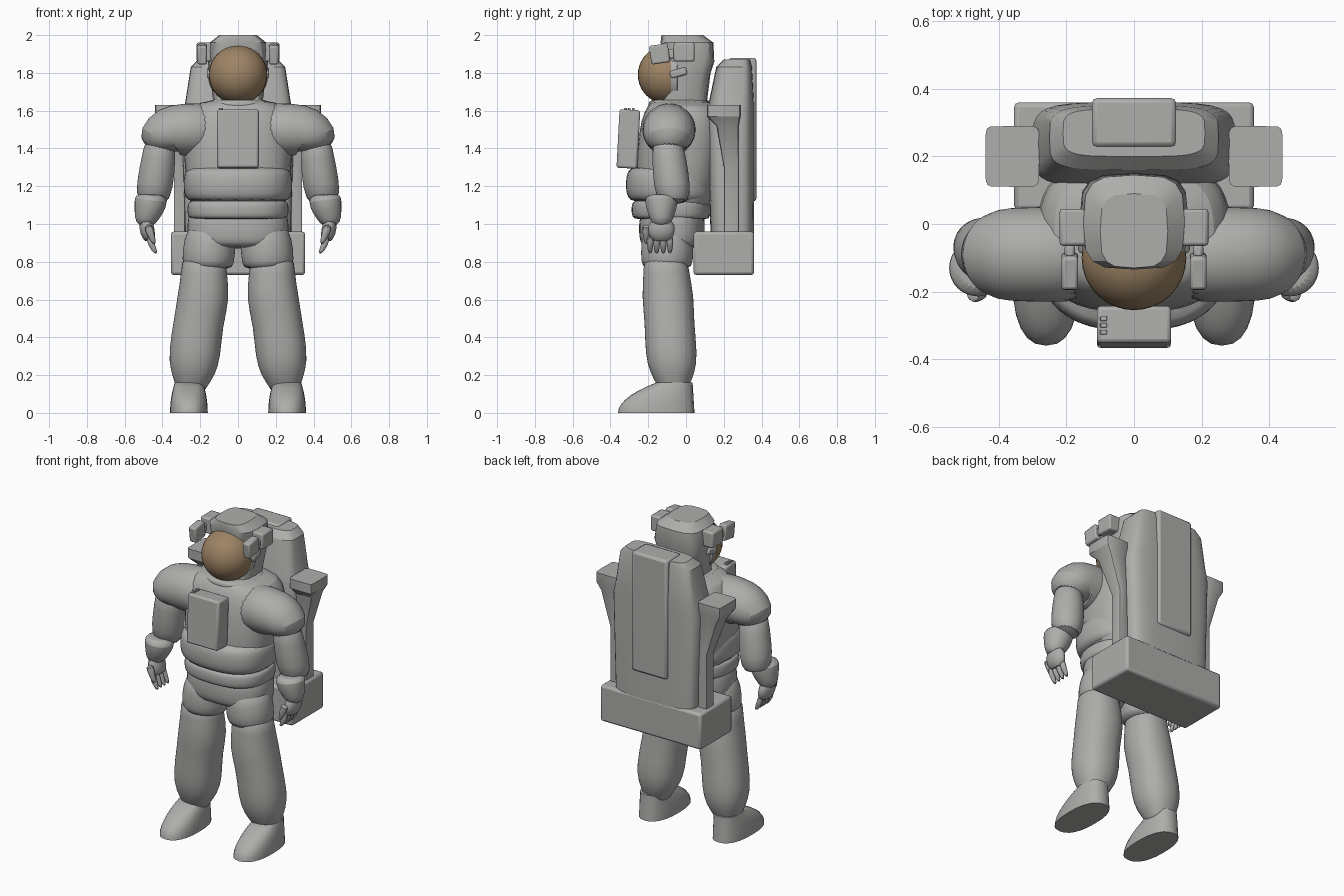
import bpy, bmesh, math
from mathutils import Matrix, Vector

default = bpy.data.objects.get("Cube")
if default:
    bpy.data.objects.remove(default)


def material(name, red, green, blue):
    mat = bpy.data.materials.new(name)
    mat.use_nodes = True
    colour = (red, green, blue, 1)
    mat.diffuse_color = colour
    mat.node_tree.nodes["Principled BSDF"].inputs["Base Color"].default_value = colour
    return mat


suit_grey = material("suit grey", .42, .42, .41)
visor_gold = material("visor gold", .34, .23, .13)


def finish(name, bm, mat=suit_grey, mirror=False, soft=False, bevel=0, angle=40):
    """Turn a bmesh into a shaded object with its modifiers."""
    bmesh.ops.recalc_face_normals(bm, faces=bm.faces)
    mesh = bpy.data.meshes.new(name)
    bm.to_mesh(mesh)
    bm.free()
    mesh.materials.append(mat)
    obj = bpy.data.objects.new(name, mesh)
    bpy.context.collection.objects.link(obj)
    bpy.ops.object.select_all(action="DESELECT")
    obj.select_set(True)
    bpy.context.view_layer.objects.active = obj
    bpy.ops.object.shade_smooth_by_angle(angle=math.radians(angle))
    if mirror:
        obj.modifiers.new("mirror", "MIRROR").use_mirror_merge = False
    if bevel:
        bevel_modifier = obj.modifiers.new("bevel", "BEVEL")
        bevel_modifier.width = bevel
        bevel_modifier.segments = 2
    if soft:
        subdivision = obj.modifiers.new("subdivision", "SUBSURF")
        subdivision.levels = subdivision.render_levels = 1


def signed_power(value, exponent):
    return math.copysign(abs(value) ** exponent, value)


def loft(name, rings, power=2, sides=24, **options):
    """Skin superellipse rings given as centre, x radius, y radius and tilt."""
    bm = bmesh.new()
    loops = []
    for centre, radius_x, radius_y, tilt in rings:
        across = Vector((math.cos(tilt), 0, math.sin(tilt))) * radius_x
        along = Vector((0, radius_y, 0))
        loop = []
        for i in range(sides):
            a = math.tau * i / sides
            u = signed_power(math.cos(a), 2 / power)
            v = signed_power(math.sin(a), 2 / power)
            loop.append(bm.verts.new(Vector(centre) + across * u + along * v))
        loops.append(loop)
    for low, high in zip(loops, loops[1:]):
        for i in range(sides):
            j = (i + 1) % sides
            bm.faces.new((low[i], low[j], high[j], high[i]))
    bm.faces.new(loops[0])
    bm.faces.new(loops[-1])
    finish(name, bm, **options)


def stack(name, rows, x=0, **options):
    """Loft level rings given as height, half width, front and back."""
    loft(name, [((x, (front + back) / 2, z), width, (back - front) / 2, 0)
                for z, width, front, back in rows], **options)


def roll(name, bottom, top, width, front, back, pinch=.1, steps=6):
    """Bulging band of cloth that narrows at its two edges."""
    rows = []
    for i in range(steps + 1):
        t = i / steps
        full = 1 - pinch * abs(t + t - 1) ** 3
        rows.append((bottom + (top - bottom) * t, width * full, front * full, back * full))
    stack(name, rows, power=2.5, soft=True)


def tube(name, y, path, depth=1, lean=0, **options):
    """Mirrored limb along x, z, radius points, with rings square to the path."""
    rings = []
    for i, (x, z, radius) in enumerate(path):
        before = path[max(i - 1, 0)]
        after = path[min(i + 1, len(path) - 1)]
        tilt = math.atan2(after[0] - before[0], before[1] - after[1])
        shift = lean * (path[0][1] - z)
        rings.append(((x, y + shift, z), radius, radius * depth, tilt))
    loft(name, rings, mirror=True, soft=True, **options)


def box(name, centre, size, bevel=.01, turn=0, **options):
    bm = bmesh.new()
    bmesh.ops.create_cube(bm, size=1, matrix=Matrix.Translation(centre)
                          @ Matrix.Rotation(math.radians(turn), 4, "X")
                          @ Matrix.Diagonal(Vector(size).to_4d()))
    finish(name, bm, bevel=bevel, **options)


# Torso with its belly roll, belt and hips
stack("torso", [(1, .25, -.24, .13), (1.25, .28, -.27, .17), (1.4, .29, -.26, .2),
                (1.56, .29, -.24, .2), (1.63, .25, -.2, .17), (1.66, .14, -.18, .1)],
      power=2.7, soft=True)
roll("belly", bottom=1.11, top=1.31, width=.29, front=-.32, back=.16)
roll("belt", bottom=1.02, top=1.13, width=.27, front=-.29, back=.13, pinch=.06)
roll("hips", bottom=.87, top=1.08, width=.27, front=-.25, back=.1)

# Trousers, legs and boots
tube("trouser_leg", -.1, [(.13, 1, .12), (.15, .9, .14), (.16, .79, .14), (.16, .76, .12)])
tube("leg", -.11, [(.18, .85, .12), (.18, .74, .12), (.18, .62, .14), (.21, .48, .13),
                   (.23, .31, .14), (.24, .21, .12), (.25, .14, .08), (.25, .1, .07)],
     lean=.06, power=2.2)
boot_rows = []
for i in range(8):
    t = i / 7
    boot_rows.append((.16 * t, .1 - .025 * t * t, .2 * t * t - .36, .045 - .01 * t))
stack("boot", boot_rows, x=.26, power=2.4, mirror=True)

# Shoulder caps, arms and gloves
tube("shoulder", -.09, [(.1, 1.5, .15), (.29, 1.5, .14), (.37, 1.49, .14),
                        (.41, 1.45, .13), (.42, 1.39, .09)])
tube("arm", -.1, [(.41, 1.46, .08), (.42, 1.35, .09), (.44, 1.2, .1), (.46, 1.1, .08)],
     lean=.1)
tube("glove_cuff", -.13, [(.46, 1.16, .07), (.46, 1.13, .09), (.47, 1.08, .08),
                          (.49, 1.02, .06), (.49, .99, .04)])
tube("palm", -.13, [(.49, 1.03, .04), (.48, .95, .04), (.46, .91, .03)], depth=1.8)
for i, finger in enumerate(("index", "middle", "ring", "little")):
    tube(finger + "_finger", -.19 + .035 * i,
         [(.47, .94, .02), (.46, .89, .02), (.43, .84, .01)], sides=8)
tube("thumb", -.21, [(.48, 1, .03), (.46, .94, .02), (.44, .89, .01)], sides=8)

# Helmet and neck ring
roll("neck_ring", bottom=1.6, top=1.66, width=.16, front=-.2, back=.13)
stack("helmet", [(1.64, .13, -.13, .11), (1.8, .15, -.09, .13), (1.86, .16, -.1, .15),
                 (1.96, .15, -.135, .145), (2, .1, -.13, .09)],
      power=3.5, sides=16, angle=30)

# Gold visor set in a round rim
bm = bmesh.new()
bmesh.ops.create_uvsphere(bm, u_segments=32, v_segments=20, radius=.155,
                          matrix=Matrix.Translation((0, -.1, 1.79)))
bmesh.ops.bisect_plane(bm, geom=bm.verts[:] + bm.edges[:] + bm.faces[:],
                       plane_co=(0, -.08, 0), plane_no=(0, 1, 0), clear_outer=True)
finish("visor", bm, mat=visor_gold)
bm = bmesh.new()
bmesh.ops.create_cone(bm, cap_ends=True, segments=32, radius1=.16, radius2=.15, depth=.05,
                      matrix=Matrix.Translation((0, -.07, 1.79))
                      @ Matrix.Rotation(math.pi / 2, 4, "X"))
finish("visor_rim", bm, bevel=.004)

# Helmet lamps and fittings
box("lamp_housing", (.18, -.01, 1.91), (.08, .11, .1), mirror=True)
box("lamp", (.19, -.14, 1.9), (.05, .1, .1), turn=8, mirror=True)
box("lamp_hinge", (.19, -.08, 1.9), (.03, .04, .05), mirror=True)
box("helmet_latch", (.15, -.04, 1.8), (.03, .09, .04), turn=15, mirror=True)

# Chest control box with switches
box("control_box", (0, -.305, 1.45), (.22, .11, .31), bevel=.012, turn=-3)
for y in (-.28, -.3, -.32):
    box("switch", (-.09, y, 1.605), (.02, .014, .02), bevel=.003)

# Life support backpack with its side arms
stack("backpack", [(.95, .28, .13, .36), (1.56, .3, .11, .36), (1.64, .28, .12, .36),
                   (1.83, .25, .16, .35), (1.87, .21, .2, .34)],
      power=4.5, sides=32, angle=30)
box("backpack_panel", (0, .3, 1.5), (.25, .145, .76), bevel=.015)
box("backpack_base", (0, .2, .845), (.71, .32, .23), bevel=.015)
loft("backpack_arm", [((.31, .24, .95), .03, .04, 0), ((.31, .24, 1.3), .03, .04, 0),
                      ((.35, .22, 1.52), .06, .06, 0), ((.36, .2, 1.57), .08, .09, 0),
                      ((.36, .2, 1.63), .08, .09, 0)],
     power=9, sides=16, mirror=True, angle=30)
